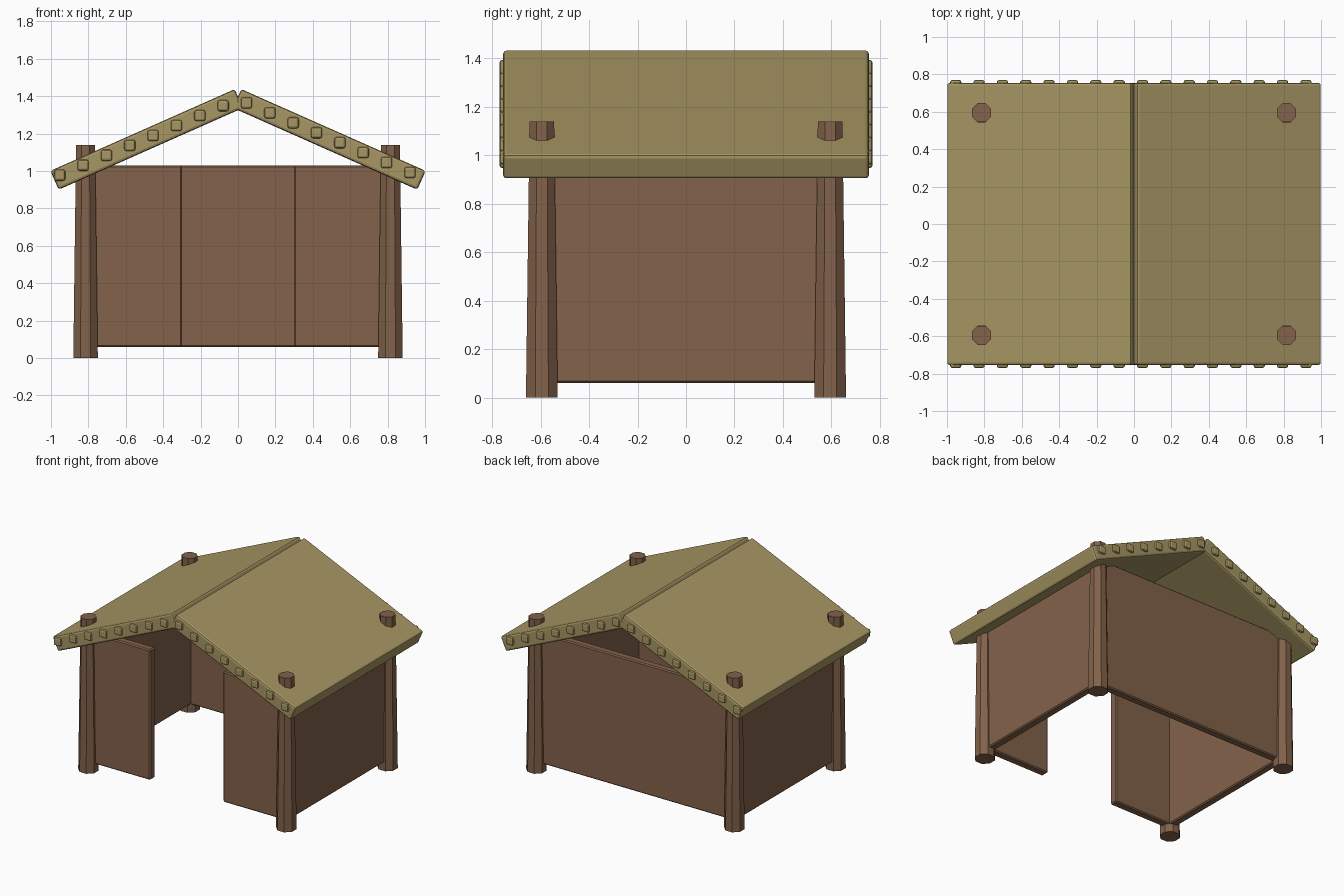
import bpy, bmesh, math
from mathutils import Matrix, Vector

if "Cube" in bpy.data.objects:
    bpy.data.objects.remove(bpy.data.objects["Cube"])


def material(name, color):
    m = bpy.data.materials.new(name)
    m.diffuse_color = (*color, 1)
    m.use_nodes = True
    m.node_tree.nodes["Principled BSDF"].inputs["Base Color"].default_value = m.diffuse_color
    return m


THATCH = material("straw_tan", (0.385, 0.305, 0.125))
WOOD = material("brown_wood", (0.223, 0.122, 0.069))


def finish(name, bm, mat, bevel=0.0, segments=1):
    if bevel:
        bmesh.ops.bevel(bm, geom=bm.edges[:], offset=bevel, segments=segments,
                        profile=0.5, affect='EDGES')
    bmesh.ops.recalc_face_normals(bm, faces=bm.faces[:])
    me = bpy.data.meshes.new(name)
    bm.to_mesh(me)
    bm.free()
    me.materials.append(mat)
    ob = bpy.data.objects.new(name, me)
    bpy.context.collection.objects.link(ob)
    return ob


def box(name, center, size, mat, bevel, segments=1):
    bm = bmesh.new()
    bmesh.ops.create_cube(bm, size=1, matrix=Matrix.Diagonal((*size, 1)))
    ob = finish(name, bm, mat, bevel, segments)
    ob.location = center
    return ob


# Tapered octagonal corner posts
for sx in (-1, 1):
    for sy in (-1, 1):
        bm = bmesh.new()
        bmesh.ops.create_cone(
            bm, cap_ends=True, segments=8, radius1=0.071, radius2=0.055, depth=1.14,
            matrix=Matrix.Translation((0, 0, 0.57)) @ Matrix.Rotation(math.pi / 8, 4, 'Z'))
        post = finish("corner_post", bm, WOOD)
        post.location = (0.815 * sx, 0.595 * sy, 0)

# Wall panels: back, two sides, and two front panels flanking the doorway
WALL_Z, WALL_H, WALL_T = 0.545, 0.97, 0.06
box("back_wall", (0, 0.575, WALL_Z), (1.62, WALL_T, WALL_H), WOOD, 0.008)
for s in (-1, 1):
    box("side_wall", (0.80 * s, 0, WALL_Z), (WALL_T, 1.17, WALL_H), WOOD, 0.008)
    box("front_panel", (0.555 * s, -0.575, WALL_Z), (0.51, WALL_T, WALL_H), WOOD, 0.008)

# Two sloped roof slabs meeting at the ridge
SLOPE, THICK = math.radians(23.9), 0.11
for s in (-1, 1):
    eave, ridge = Vector((1.003 * s, 0, 1.0)), Vector((0.018 * s, 0, 1.438))
    normal = Vector((math.sin(SLOPE) * s, 0, math.cos(SLOPE)))
    slab = box("roof_slab", (eave + ridge) / 2 - normal * THICK / 2,
               ((eave - ridge).length, 1.51, THICK), THATCH, 0.014, 2)
    slab.rotation_euler = (0, SLOPE * s, 0)

# Square studs along the front and back roof edges
for sy in (-1, 1):
    for i in range(16):
        x = -0.953 + 0.1248 * i
        z = 1.383 - 0.4255 * abs(x)
        box("roof_stud", (x, 0.74 * sy, z), (0.06, 0.06, 0.06), THATCH, 0.012, 2)
